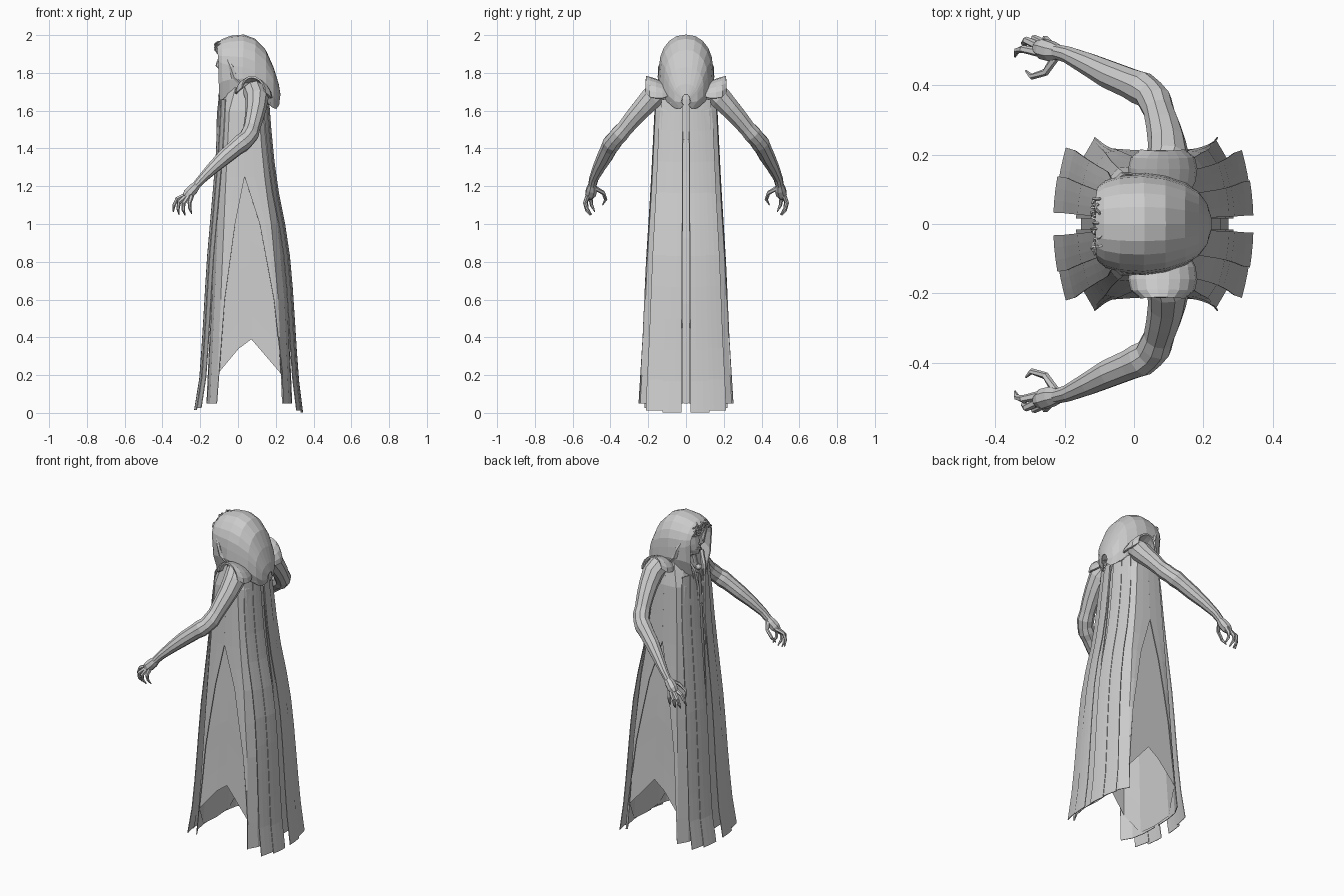
import bpy, bmesh, math, random
from mathutils import Vector, Matrix

if "Cube" in bpy.data.objects:
    bpy.data.objects.remove(bpy.data.objects["Cube"])

random.seed(4)


def lerp_table(table, z):
    """Piecewise linear lookup in a list of (z, value)."""
    if z <= table[0][0]:
        return table[0][1]
    for (z0, a), (z1, b) in zip(table, table[1:]):
        if z <= z1:
            return a + (b - a) * (z - z0) / (z1 - z0)
    return table[-1][1]


def add_loft(bm, rows, closed=False, caps=False):
    vs = [[bm.verts.new(p) for p in r] for r in rows]
    n = len(rows[0])
    for a, b in zip(vs, vs[1:]):
        for i in range(n if closed else n - 1):
            j = (i + 1) % n
            bm.faces.new((a[i], a[j], b[j], b[i]))
    if caps:
        bm.faces.new(vs[0])
        bm.faces.new(vs[-1])


def finish(name, bm, mirror=False, thick=0):
    bmesh.ops.recalc_face_normals(bm, faces=bm.faces)
    me = bpy.data.meshes.new(name)
    bm.to_mesh(me)
    bm.free()
    ob = bpy.data.objects.new(name, me)
    bpy.context.collection.objects.link(ob)
    if thick:
        m = ob.modifiers.new("thickness", 'SOLIDIFY')
        m.thickness, m.offset = thick, 0
    if mirror:
        m = ob.modifiers.new("mirror", 'MIRROR')
        m.use_axis = (False, True, False)
    return ob


def loft(name, rows, closed=False, caps=False, mirror=False, thick=0):
    bm = bmesh.new()
    add_loft(bm, rows, closed, caps)
    return finish(name, bm, mirror, thick)


def tube_rows(path, sides, ref=(0, .8, .57)):
    """Rings round a path of (x, y, z, radius)."""
    pts = [Vector(p[:3]) for p in path]
    rows = []
    for i, p in enumerate(pts):
        d = (pts[min(i + 1, len(pts) - 1)] - pts[max(i - 1, 0)]).normalized()
        u = d.cross(Vector(ref)).normalized()
        v = d.cross(u)
        rows.append([p + path[i][3] * (u * math.cos(t) + v * math.sin(t))
                     for t in (2 * math.pi * k / sides for k in range(sides))])
    return rows


def oval(z, xf, xb, w, n=14):
    c, r = (xf + xb) / 2, (xb - xf) / 2
    return [(c - r * math.cos(2 * math.pi * k / n), w * math.sin(2 * math.pi * k / n), z)
            for k in range(n)]


# Cloak profiles by height
WIDTH = [(.05, .25), (.4, .228), (.8, .21), (1.2, .185), (1.4, .175), (1.6, .165), (1.75, .13)]
FRONT = [(0, -.235), (.1, -.21), (.4, -.188), (.8, -.165), (1.2, -.13), (1.4, -.113), (1.65, -.1)]
BACK = [(0, .345), (.2, .32), (.6, .295), (.8, .28), (1, .25), (1.2, .21), (1.4, .185), (1.65, .165)]
ROBE_F = [(.05, -.165), (.6, -.14), (1.2, -.115), (1.4, -.105), (1.6, -.095), (1.75, -.055)]
ROBE_B = [(.05, .285), (.6, .262), (1, .225), (1.2, .195), (1.4, .175), (1.6, .16), (1.75, .12)]
SLIT_F = [(.05, -.112), (.6, -.07), (1, -.015), (1.25, .035)]
SLIT_B = [(.05, .242), (.2, .235), (.6, .19), (1, .115), (1.25, .035)]
HEIGHTS = [.05, .2, .4, .6, .8, 1, 1.12, 1.25, 1.4, 1.5, 1.6, 1.68, 1.75]


# Robe: front and back halves split by the tall side slits
def robe_row(z, ends, slit, s):
    x, w, e = lerp_table(ends, z), lerp_table(WIDTH, z), lerp_table(slit, z)
    near = x + s * .05
    return [(x, .016, z), (x + s * .004, .45 * w, z), (x + s * .018, .75 * w, z),
            (near, .97 * w, z), ((near + e) / 2, .99 * w, z), (e, w, z)]


loft("robe_front", [robe_row(z, ROBE_F, SLIT_F, 1) for z in HEIGHTS], mirror=True, thick=.004)
loft("robe_back", [robe_row(z, ROBE_B, SLIT_B, -1) for z in HEIGHTS], mirror=True, thick=.004)

# Inner skirt with a pointed hem, seen through the slits
cols = []
for kind, frac, hem in [("f", 0, .05), ("f", .5, .06), ("s", 0, .2), ("s", .33, .34),
                        ("s", .53, .39), ("s", 1, .2), ("b", .5, .06), ("b", 0, .05)]:
    col = []
    for k in range(9):
        z = hem + (1.45 - hem) * k / 8
        f, b, w = lerp_table(ROBE_F, z), lerp_table(ROBE_B, z), lerp_table(WIDTH, z)
        if kind == "s":
            col.append((f + .045 + (b - f - .09) * frac, .92 * w, z))
        else:
            col.append((f + .012 if kind == "f" else b - .012, frac * w, z))
    cols.append(col)
loft("inner_skirt", cols, mirror=True)


# Long overlapping outer strips hanging at the front and back
def strip(name, ends, s, f0, f1, bottom, lift):
    rows = []
    for k in range(11):
        z = bottom + (1.66 - bottom) * k / 10
        x, w = lerp_table(ends, z), lerp_table(WIDTH, z)
        rows.append([(x + s * (.04 * f * f + lift), f * w, z)
                     for f in (f0 + (f1 - f0) * i / 3 for i in range(4))])
    loft(name, rows, mirror=True, thick=.004)


strip("front_strip_inner", FRONT, 1, .13, .55, .015, 0)
strip("front_strip_outer", FRONT, 1, .5, .88, .025, .003)
strip("back_strip_inner", BACK, -1, .1, .5, .002, .002)
strip("back_strip_outer", BACK, -1, .46, .85, .012, .005)

# Chest and shoulders closing the robe at the top
loft("torso", [oval(1.35, -.085, .155, .15), oval(1.55, -.085, .15, .15), oval(1.66, -.08, .15, .15),
               oval(1.72, -.06, .14, .14), oval(1.76, -.045, .1, .09), oval(1.79, -.03, .06, .05)],
     closed=True, caps=True)

# Collar edges running down the chest, and the clasp
loft("collar", tube_rows([(-.055, .075, 1.75, .014), (-.088, .05, 1.68, .014), (-.1, .03, 1.58, .012),
                          (-.108, .022, 1.4, .008), (-.12, .02, 1.2, .005)], 6),
     closed=True, caps=True, mirror=True)
bm = bmesh.new()
bmesh.ops.create_icosphere(bm, subdivisions=2, radius=.018,
                           matrix=Matrix.Translation((-.088, 0, 1.68)))
finish("clasp", bm)

# Head with nose, lips and brows
loft("head", [oval(1.66, -.045, .04, .045), oval(1.745, -.045, .03, .045), oval(1.765, -.088, .03, .03),
              oval(1.79, -.095, .04, .044), oval(1.83, -.093, .06, .06), oval(1.87, -.09, .07, .066),
              oval(1.9, -.1, .07, .068), oval(1.94, -.09, .06, .06), oval(1.97, -.05, .03, .035)],
     closed=True, caps=True)
loft("nose", tube_rows([(-.093, 0, 1.89, .007), (-.102, 0, 1.86, .01), (-.107, 0, 1.84, .013),
                        (-.095, 0, 1.826, .01)], 6), closed=True, caps=True)
bm = bmesh.new()
for z in (1.797, 1.808):
    add_loft(bm, tube_rows([(-.086, -.022, z, .002), (-.097, 0, z, .006), (-.086, .022, z, .002)],
                           6, (0, 0, 1)), True, True)
finish("lips", bm)
loft("brow", tube_rows([(-.1, .008, 1.887, .006), (-.094, .03, 1.893, .007), (-.07, .055, 1.885, .004)],
                       6, (0, 0, 1)), closed=True, caps=True, mirror=True)

# Curly fringe under the hood rim
bm = bmesh.new()
for k in range(30):
    y = -.078 + .156 * k / 29
    c = Vector((-.103 + random.uniform(-.01, .01), y, 1.95 - 3.2 * y * y + random.uniform(-.022, .012)))
    rot = Matrix.Rotation(random.uniform(0, 3), 3, 'Y') @ Matrix.Rotation(random.uniform(0, 3), 3, 'X')
    rows = []
    for i in range(9):
        a = i * math.pi / 4
        rows.append([c + rot @ Vector(((.011 + .004 * math.cos(t)) * math.cos(a),
                                       (.011 + .004 * math.cos(t)) * math.sin(a), .004 * math.sin(t)))
                     for t in (j * math.pi / 2 for j in range(4))])
    add_loft(bm, rows, True)
finish("fringe_curls", bm)

# Hood: arches from the face opening to the drooping back
# (top x, top z, half width, widest z, bottom x, bottom half width, bottom z)
rows = []
for tx, tz, w, mz, bx, bw, bz in [(-.11, 1.955, .105, 1.86, -.095, .055, 1.62),
                                  (-.085, 1.975, .122, 1.85, -.08, .08, 1.66),
                                  (-.04, 1.993, .135, 1.84, -.045, .11, 1.69),
                                  (.03, 2.0, .14, 1.83, .02, .13, 1.71),
                                  (.09, 1.978, .132, 1.81, .09, .12, 1.69),
                                  (.145, 1.92, .112, 1.78, .15, .1, 1.65),
                                  (.185, 1.83, .09, 1.74, .185, .06, 1.615),
                                  (.213, 1.74, .06, 1.69, .2, .03, 1.61),
                                  (.222, 1.685, .02, 1.66, .215, .012, 1.63)]:
    half = [(bx, bw, bz), ((bx * 2 + tx) / 3, (bw + w * 2) / 3 + .008, (bz + mz) / 2)]
    for k in range(5):
        a = k * math.pi / 10
        half.append((bx + (tx - bx) * (.5 + .5 * math.sin(a)), w * math.cos(a) ** .9,
                     mz + (tz - mz) * math.sin(a)))
    rows.append(half + [(tx, 0, tz)] + [(x, -y, z) for x, y, z in reversed(half)])
loft("hood", rows, thick=.006)

# Folds of cloth at the sides of the hood
loft("hood_fold", tube_rows([(-.055, .125, 1.87, .006), (-.035, .135, 1.83, .014),
                             (-.02, .132, 1.78, .018), (.03, .125, 1.73, .018),
                             (.1, .115, 1.69, .016), (.17, .07, 1.64, .012)], 6),
     closed=True, caps=True, mirror=True)

# Shoulder pads: curved shells arching over each shoulder
rows = []
for y, half, rise, base in [(.095, .075, .045, 1.7), (.125, .09, .07, 1.69), (.16, .095, .085, 1.69),
                            (.19, .088, .09, 1.695), (.212, .06, .07, 1.72)]:
    rows.append([(.083 - half * math.cos(a), y, base + rise * math.sin(a) - .012 * (1 - math.cos(a)))
                 for a in (math.pi * k / 9 for k in range(10))])
loft("shoulder_pad", rows, mirror=True, thick=.01)

# Arms: sleeve with gathered elbow, forearm and wrist
loft("arm", tube_rows([(.085, .13, 1.71, .06), (.1, .185, 1.665, .062), (.095, .235, 1.61, .055),
                       (.085, .28, 1.56, .05), (.072, .325, 1.505, .045), (.062, .352, 1.475, .049),
                       (.045, .375, 1.45, .046), (.02, .392, 1.428, .05), (-.01, .405, 1.405, .045),
                       (-.07, .43, 1.355, .042), (-.13, .46, 1.3, .034), (-.19, .488, 1.24, .025),
                       (-.225, .497, 1.2, .022)], 10), closed=True, caps=True, mirror=True)

# Hands: palm and five hooked fingers
loft("palm", tube_rows([(-.215, .495, 1.21, .021), (-.238, .498, 1.185, .03), (-.262, .505, 1.16, .031),
                        (-.28, .51, 1.143, .02)], 8), closed=True, caps=True, mirror=True)
FINGERS = {
    "thumb": [(-.228, .48, 1.19), (-.255, .438, 1.165), (-.295, .425, 1.13), (-.312, .442, 1.1)],
    "index_finger": [(-.275, .495, 1.155), (-.322, .505, 1.135), (-.338, .5, 1.1), (-.343, .483, 1.065)],
    "middle_finger": [(-.275, .513, 1.148), (-.312, .53, 1.115), (-.318, .522, 1.08), (-.312, .5, 1.05)],
    "ring_finger": [(-.263, .522, 1.145), (-.288, .535, 1.11), (-.29, .527, 1.075), (-.28, .506, 1.046)],
    "little_finger": [(-.245, .52, 1.15), (-.256, .533, 1.115), (-.256, .526, 1.085), (-.245, .508, 1.055)],
}
for name, pts in FINGERS.items():
    loft(name, tube_rows([p + (r,) for p, r in zip(pts, (.013, .011, .009, .003))], 6),
         closed=True, caps=True, mirror=True)
